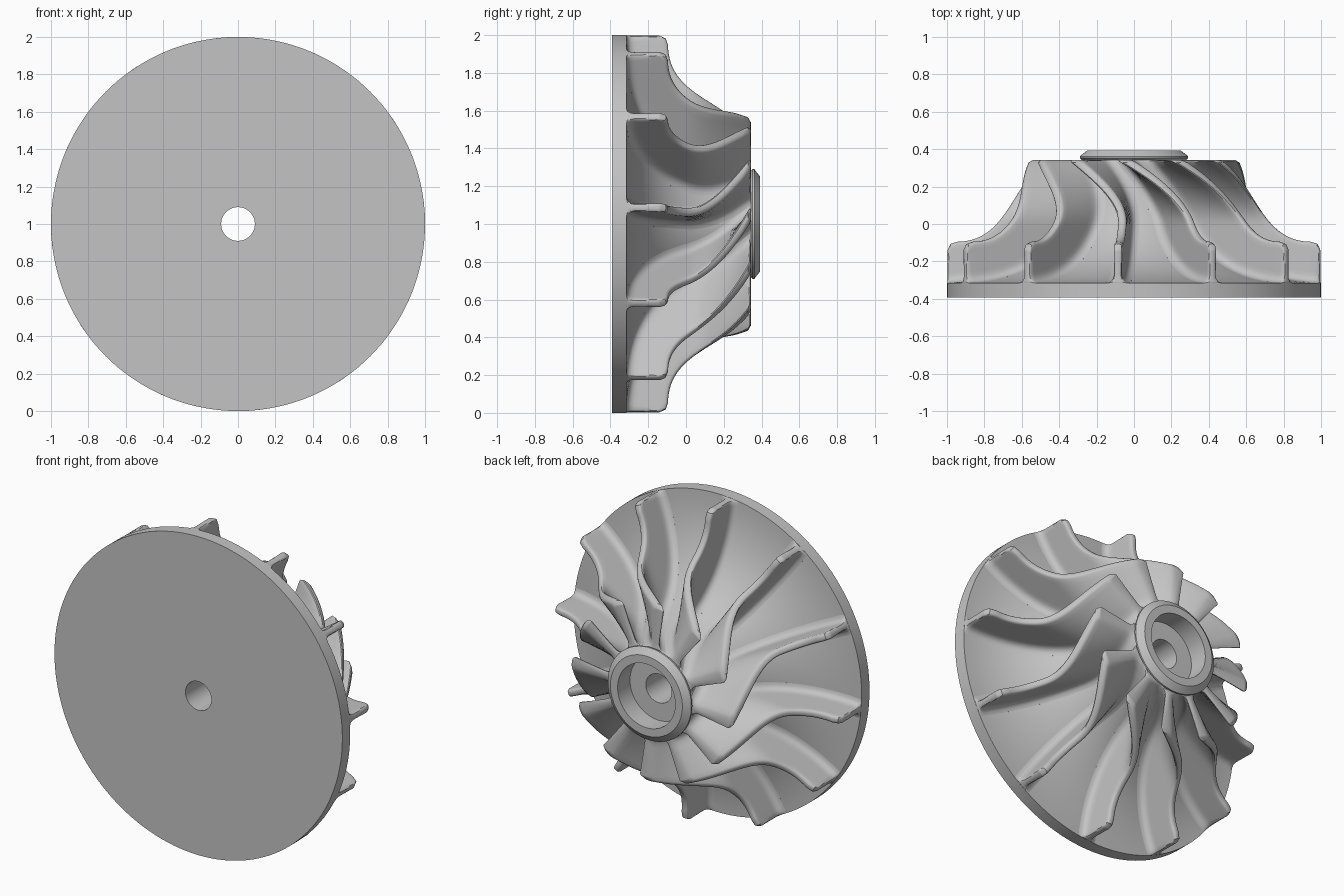
import bpy
import bmesh
from math import sin, cos, pi, radians, sqrt
from mathutils import Vector
from mathutils.geometry import interpolate_bezier

cube = bpy.data.objects.get("Cube")
if cube:
    bpy.data.objects.remove(cube, do_unlink=True)

BLADES = 12
SEGMENTS = 144
AXIS = (0, 0, 1)          # wheel axis runs along y through this point
HALF = 0.022              # half thickness of a blade
FILLET, EDGE = 0.04, 0.016

grey = bpy.data.materials.new("cast_grey")
grey.use_nodes = True
colour = (0.55, 0.55, 0.55, 1)
grey.diffuse_color = colour
grey.node_tree.nodes["Principled BSDF"].inputs["Base Color"].default_value = colour


def curve(points, count):
    """Bezier through (radius, y) control points."""
    p, h1, h2, q = [Vector((r, y, 0)) for r, y in points]
    return interpolate_bezier(p, h1, h2, q, count)


def finish(bm, name):
    bmesh.ops.recalc_face_normals(bm, faces=bm.faces)
    mesh = bpy.data.meshes.new(name)
    bm.to_mesh(mesh)
    bm.free()
    mesh.materials.append(grey)
    mesh.shade_smooth()
    mesh.set_sharp_from_angle(angle=radians(35))
    return mesh


def place(name, mesh, turn=0.0):
    ob = bpy.data.objects.new(name, mesh)
    ob.location = AXIS
    ob.rotation_euler.y = turn
    bpy.context.collection.objects.link(ob)


def polar(r, angle, y):
    return (r * cos(angle), y, r * sin(angle))


def lathe(profile):
    """Revolve a closed (radius, y) loop about the y axis."""
    bm = bmesh.new()
    rings = [[bm.verts.new(polar(r, 2 * pi * i / SEGMENTS, y)) for r, y in profile]
             for i in range(SEGMENTS)]
    n = len(profile)
    for i in range(SEGMENTS):
        a, b = rings[i - 1], rings[i]
        for j in range(n):
            bm.faces.new((a[j - 1], a[j], b[j], b[j - 1]))
    return bm


# Wheel body: back plate, flared hub, collar, recess and bore in one revolve
hub = curve([(1, -0.315), (0.62, -0.30), (0.32, -0.10), (0.28, 0.343)], 28)
body = [(0.09, -0.393), (1, -0.393)] + [(p.x, p.y) for p in hub]
body += [(0.29, 0.352), (0.29, 0.362), (0.25, 0.393), (0.20, 0.393),
         (0.20, 0.27), (0.09, 0.27)]
place("hub_and_back_plate", finish(lathe(body), "hub_and_back_plate"))

# Blade outline: tip curve with rounded corners, paired with points on the hub
tip = [Vector((1, -0.14, 0)), Vector((0.985, -0.107, 0))]
tip += curve([(0.95, -0.095), (0.75, -0.095), (0.66, 0.08), (0.575, 0.30)], 24)
tip += [Vector((0.565, 0.328, 0)), Vector((0.54, 0.343, 0))]
stations = list(zip(hub, tip))


def between(s, t, f):
    return (s[0].lerp(t[0], f), s[1].lerp(t[1], f))


first = [between(stations[0], stations[1], f) for f in (0.12, 0.35)]
last = [between(stations[-1], stations[-2], f) for f in (0.35, 0.12)]
stations = stations[:1] + first + stations[1:-1] + last + stations[-1:]


def rounding(d, radius):
    """Quarter-circle offset, full at d = 0 and gone at d = radius."""
    d = min(max(d, 0), radius)
    return radius - sqrt(radius ** 2 - (radius - d) ** 2)


def sweep(y):
    """Angle and slope of the blade as it curls toward the inlet."""
    u = max(y, 0) / 0.34
    return radians(30) * u * u, radians(60) * u / 0.34


def middle(s):
    return (s[0] + s[1]) / 2


def blade():
    bm = bmesh.new()
    rows = []
    for s in stations:
        base, top = s
        length = (top - base).length
        direction = (top - base).normalized()
        rim = min((middle(s) - middle(stations[k])).length for k in (0, -1))
        inner, outer = FILLET, length - EDGE
        depths = [-0.03] + [FILLET * f for f in (0, 0.08, 0.25, 0.55)]
        depths += [inner + (outer - inner) * k / 8 for k in range(9)]
        depths += [length - EDGE * f for f in (0.5, 0.15, 0)]
        row = []
        for d in depths:
            p = base + direction * d
            angle, slope = sweep(p.y)
            trim = max(rounding(length - d, EDGE), rounding(rim, EDGE))
            half = HALF + rounding(d, FILLET) - trim
            offset = half * sqrt(1 + (p.x * slope) ** 2) / p.x
            middle_angle = radians(5) + angle
            row.append([bm.verts.new(polar(p.x, middle_angle + side * offset, p.y))
                        for side in (-1, 1)])
        rows.append(row)
    # Both sides, then the tip strip, then the two end strips
    for a, b in zip(rows, rows[1:]):
        for j in range(len(a) - 1):
            for k in (0, 1):
                bm.faces.new((a[j][k], a[j + 1][k], b[j + 1][k], b[j][k]))
        for j in (0, -1):
            bm.faces.new((a[j][0], a[j][1], b[j][1], b[j][0]))
    for row in (rows[0], rows[-1]):
        for a, b in zip(row, row[1:]):
            bm.faces.new((a[0], a[1], b[1], b[0]))
    return finish(bm, "blade")


# Ring of equal blades
blade_mesh = blade()
for i in range(BLADES):
    place(f"blade_{i + 1}", blade_mesh, 2 * pi * i / BLADES)
